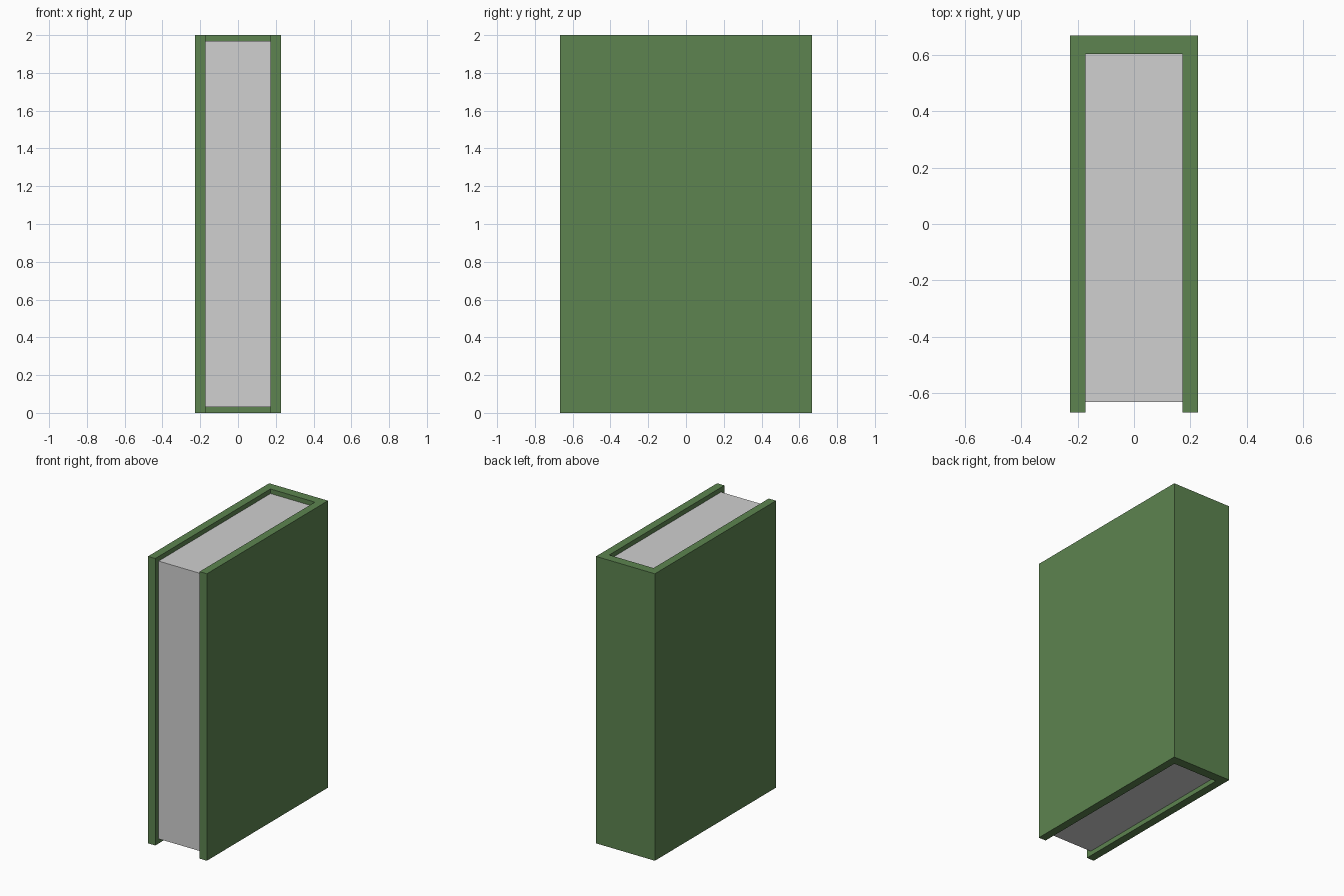
import bpy, bmesh

if "Cube" in bpy.data.objects:
    bpy.data.objects.remove(bpy.data.objects["Cube"])


def material(name, rgb):
    m = bpy.data.materials.new(name)
    m.diffuse_color = (*rgb, 1.0)
    m.use_nodes = True
    m.node_tree.nodes["Principled BSDF"].inputs["Base Color"].default_value = m.diffuse_color
    return m


def extrude_profile(name, points, z0, z1, mat):
    """Closed XY outline (counter-clockwise) extruded from z0 to z1."""
    bm = bmesh.new()
    face = bm.faces.new([bm.verts.new((x, y, z0)) for x, y in points])
    top = bmesh.ops.extrude_face_region(bm, geom=[face], use_keep_orig=True)
    verts = [g for g in top["geom"] if isinstance(g, bmesh.types.BMVert)]
    bmesh.ops.translate(bm, verts=verts, vec=(0, 0, z1 - z0))
    bmesh.ops.recalc_face_normals(bm, faces=bm.faces)
    mesh = bpy.data.meshes.new(name)
    bm.to_mesh(mesh)
    bm.free()
    mesh.materials.append(mat)
    obj = bpy.data.objects.new(name, mesh)
    bpy.context.collection.objects.link(obj)
    return obj


green = material("cover_green", (0.109, 0.231, 0.080))
paper = material("paper_grey", (0.63, 0.63, 0.63))

W, D, H = 0.227, 0.667, 2.0      # half width, half depth, height
IN, SPINE = 0.171, 0.602         # inner half width, inner face of spine

# Cover: two boards joined by the spine at the back
extrude_profile("cover", [(-W, -D), (-IN, -D), (-IN, SPINE), (IN, SPINE),
                          (IN, -D), (W, -D), (W, D), (-W, D)], 0, H, green)

# Page block, slightly recessed at top, bottom and front
extrude_profile("pages", [(-IN, -0.63), (IN, -0.63), (IN, SPINE), (-IN, SPINE)],
                0.032, H - 0.032, paper)
